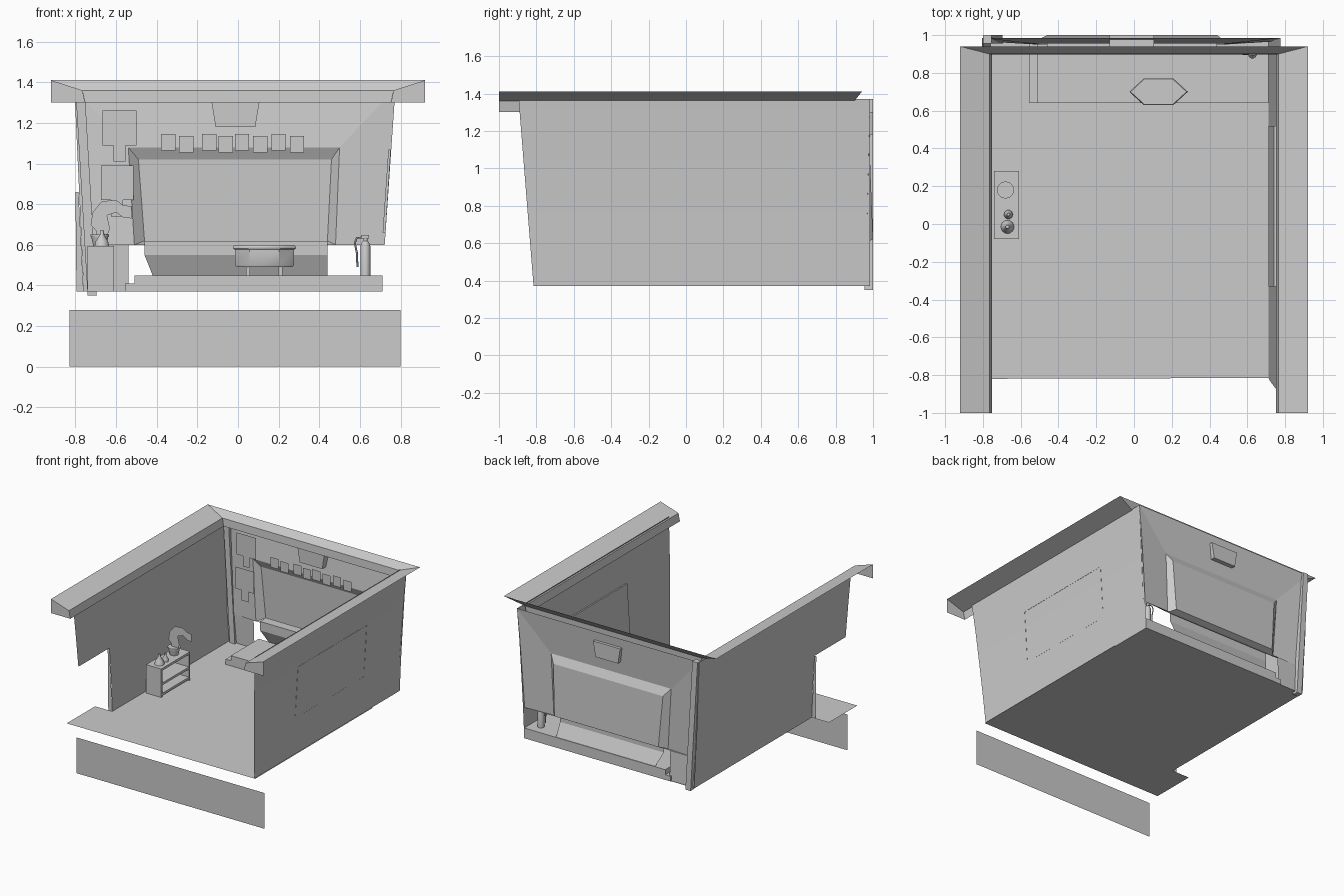
import bpy, math
from mathutils import Vector

if "Cube" in bpy.data.objects:
    bpy.data.objects.remove(bpy.data.objects["Cube"])


def mesh(name, verts, faces, smooth=None):
    me = bpy.data.meshes.new(name)
    me.from_pydata([Vector(v) for v in verts], [], faces)
    me.update()
    ob = bpy.data.objects.new(name, me)
    bpy.context.collection.objects.link(ob)
    if smooth:
        for o in bpy.context.selected_objects:
            o.select_set(False)
        ob.select_set(True)
        bpy.context.view_layer.objects.active = ob
        bpy.ops.object.shade_smooth_by_angle(angle=math.radians(smooth))
    return ob


def poly(name, verts):
    return mesh(name, verts, [tuple(range(len(verts)))])


def strip(name, a, b, smooth=None):
    """Sheet between two matching lines of points."""
    n = len(a)
    return mesh(name, list(a) + list(b),
                [(i, i + 1, n + i + 1, n + i) for i in range(n - 1)], smooth)


def box(name, x0, x1, y0, y1, z0, z1, taper=0):
    """Block, with the bottom narrowed by taper in x."""
    v = [(x0 + taper, y0, z0), (x1 - taper, y0, z0), (x1 - taper, y1, z0), (x0 + taper, y1, z0),
         (x0, y0, z1), (x1, y0, z1), (x1, y1, z1), (x0, y1, z1)]
    return mesh(name, v, [(3, 2, 1, 0), (4, 5, 6, 7), (0, 1, 5, 4),
                          (1, 2, 6, 5), (2, 3, 7, 6), (3, 0, 4, 7)])


def lathe(name, x, y, prof, sides=10, sy=1.0):
    """Turned part from (radius, z) points, capped at both ends."""
    v, f = [], []
    for r, z in prof:
        for i in range(sides):
            t = 2 * math.pi * i / sides
            v.append((x + r * math.cos(t), y + sy * r * math.sin(t), z))
    for k in range(len(prof) - 1):
        for i in range(sides):
            j = (i + 1) % sides
            f.append((k * sides + i, k * sides + j, (k + 1) * sides + j, (k + 1) * sides + i))
    f.append(tuple(reversed(range(sides))))
    f.append(tuple(range((len(prof) - 1) * sides, len(prof) * sides)))
    return mesh(name, v, f, 40)


F = 0.37                                    # floor height


def front_y(z):
    return -0.815 - 0.08 * (z - F)


# floor with the doorway tab on the left, leaving the bench corner open
poly("floor", [(-.91, -.82, F), (.72, -.815, F), (.72, .64, F), (-.55, .64, F), (-.55, .98, F),
               (-.76, .98, F), (-.76, -.47, F), (-.91, -.47, F)])
# front skirt panel
poly("front_panel", [(-.83, -.815, 0), (.80, -.815, 0), (.80, -.815, .28), (-.83, -.815, .28)])

# side walls, leaning outwards
right = [(.712, F), (.722, .6), (.737, .86), (.755, 1.14), (.775, 1.37)]
left = [(-.76, F), (-.77, .6), (-.785, .86), (-.795, 1.14), (-.805, 1.37)]
strip("right_wall", [(x, front_y(z), z) for x, z in right], [(x, .985, z) for x, z in right], 40)
strip("left_wall_lower", [(x, -.47, z) for x, z in left[:3]], [(x, .985, z) for x, z in left[:3]], 40)
strip("left_wall_upper", [(x, front_y(z), z) for x, z in left[2:]], [(x, .985, z) for x, z in left[2:]], 40)
poly("door_jamb", [(-.76, -.47, F), (-.795, -.47, F), (-.80, -.47, .86), (-.785, -.47, .86)])

# back wall around the alcove: outer ring, inner ring, recessed ring
outer = [(-.77, .965, .6), (.722, .965, .6), (.775, .985, 1.37), (-.805, .985, 1.37)]
inner = [(-.51, .95, .6), (.48, .95, .6), (.50, .955, 1.08), (-.54, .955, 1.08)]
deep = [(-.46, 1.0, .62), (.44, 1.0, .62), (.46, .985, 1.02), (-.49, .985, 1.02)]
faces = [(i, (i + 1) % 4, 4 + (i + 1) % 4, 4 + i) for i in range(4)]
faces += [(a + 4, b + 4, c + 4, d + 4) for a, b, c, d in faces] + [(8, 9, 10, 11)]
mesh("back_wall", outer + inner + deep, faces)
poly("back_wall_low_left", [(-.76, .975, F), (-.54, .975, F), (-.54, .965, .6), (-.77, .965, .6)])
# alcove ledge and the slanted panel below it
strip("alcove_ledge", [(-.46, .99, .62), (-.46, .93, .62), (-.46, .93, .55), (-.42, .98, .45)],
      [(.44, .99, .62), (.44, .93, .62), (.44, .93, .55), (.44, .98, .45)])
# corner post
mesh("corner_post", [(-.74, .955, .35), (-.695, .955, .35), (-.695, 1, .35), (-.74, 1, .35),
                     (-.80, .955, 1.37), (-.755, .955, 1.37), (-.755, 1, 1.37), (-.80, 1, 1.37)],
     [(0, 1, 5, 4), (1, 2, 6, 5), (2, 3, 7, 6), (3, 0, 4, 7), (3, 2, 1, 0), (4, 5, 6, 7)])

# bench platform with step
box("bench", -.51, .712, .64, .985, F, .45)
box("bench_step", -.555, -.51, .64, .985, F, .41)

# rim: flaring cornice swept along three sides
path = []
for out, z in ((1, 1.41), (0, 1.36), (-.08, 1.30)):
    xo = .765 + .155 * out
    yo = .90 + .04 * out
    path.append([(-xo, -1, z), (-xo, yo, z), (xo, yo, z), (xo, -1, z)])
strip("rim_top", path[0], path[1])
strip("rim_inner", path[1], path[2])
for s in (-1, 1):
    poly("rim_end", [(s * .92, -1, 1.41), (s * .92, -1, 1.30), (s * .753, -1, 1.30), (s * .765, -1, 1.36)])

# hood over the alcove
box("hood", -.13, .105, .92, 1.0, 1.18, 1.30, .02)

# cards along the back wall
for i, x in enumerate((-.343, -.255, -.142, -.06, .02, .11, .20, .29)):
    z = 1.105 if i % 2 == 0 else 1.095
    poly("wall_card", [(x + a, .94, z + b) for a, b in ((-.035, -.04), (.035, -.04), (.035, .04), (-.035, .04))])
# signs with a stub below
for x, z, w, sx in ((-.583, 1.09, .083, .03), (-.595, .82, .08, .03)):
    poly("wall_sign", [(x - w, .935, z), (x + w, .935, z), (x + w, .935, z + .17), (x - w, .935, z + .17)])
    poly("sign_stub", [(x - sx, .935, z - .08), (x + sx, .935, z - .08), (x + sx, .935, z), (x - sx, .935, z)])
# poster on the right wall
mesh("wall_poster", [(.712, -.33, .66), (.712, .52, .66), (.74, .52, 1.07), (.74, -.33, 1.07),
                     (.726, -.33, .66), (.726, .52, .66), (.752, .52, 1.07), (.752, -.33, 1.07)],
     [(0, 3, 2, 1), (0, 1, 5, 4), (1, 2, 6, 5), (2, 3, 7, 6), (3, 0, 4, 7)])
# floor tiles in two columns
for x in (-.28, .28):
    for y in (.21, -.04, -.30, -.58):
        poly("floor_tile", [(x - .12, y - .07, F + .002), (x + .12, y - .07, F + .002),
                            (x + .12, y + .07, F + .002), (x - .12, y + .07, F + .002)])

# open shelf
X0, X1, Y0, Y1 = -.74, -.61, -.08, .28
for z in (F + .01, .46, .575):
    box("shelf_board", X0, X1, Y0, Y1, z, z + .018)
for y in (Y0, Y1 - .015):
    box("shelf_side", X0, X1, y, y + .015, F, .59)
box("shelf_back", X0, X0 + .01, Y0, Y1, F, .59)

# pot, plant and bottles on the shelf
lathe("plant_pot", -.68, .18, [(.032, .593), (.042, .64), (.046, .64), (.046, .652), (.036, .652)], 12)
plant = [(-.70, .60), (-.70, .67), (-.725, .70), (-.715, .76), (-.67, .815), (-.60, .82), (-.565, .795),
         (-.525, .79), (-.525, .73), (-.565, .735), (-.60, .76), (-.645, .745), (-.63, .68), (-.66, .60)]
poly("plant", [(x, .175, z) for x, z in plant])
lathe("small_bottle", -.665, .05, [(.024, .593), (.024, .61), (.008, .635), (.008, .655)])
lathe("large_bottle", -.67, -.015, [(.036, .593), (.03, .62), (.01, .65), (.01, .67)])

# hexagonal table standing on the bench
lathe("table_drum", .13, .70, [(.135, .49), (.145, .50), (.145, .58)], 6, .53)
lathe("table_top", .13, .70, [(.15, .578), (.155, .582), (.155, .592), (.148, .598)], 6, .53)
for x in (.05, .21):
    for y in (.67, .73):
        box("table_leg", x - .01, x + .01, y - .01, y + .01, .45, .495)

# fire extinguisher
lathe("extinguisher_body", .627, .90, [(.024, .45), (.024, .595), (.018, .612), (.01, .62), (.01, .635)], 10)
box("extinguisher_handle", .607, .645, .892, .908, .632, .648)
cu = bpy.data.curves.new("extinguisher_hose", 'CURVE')
cu.dimensions = '3D'
cu.bevel_depth = .005
cu.bevel_resolution = 0
sp = cu.splines.new('POLY')
pts = [(.61, .90, .635), (.585, .90, .635), (.575, .90, .61), (.585, .90, .56), (.588, .90, .49)]
sp.points.add(len(pts) - 1)
for p, c in zip(sp.points, pts):
    p.co = (*c, 1)
bpy.context.collection.objects.link(bpy.data.objects.new("extinguisher_hose", cu))
